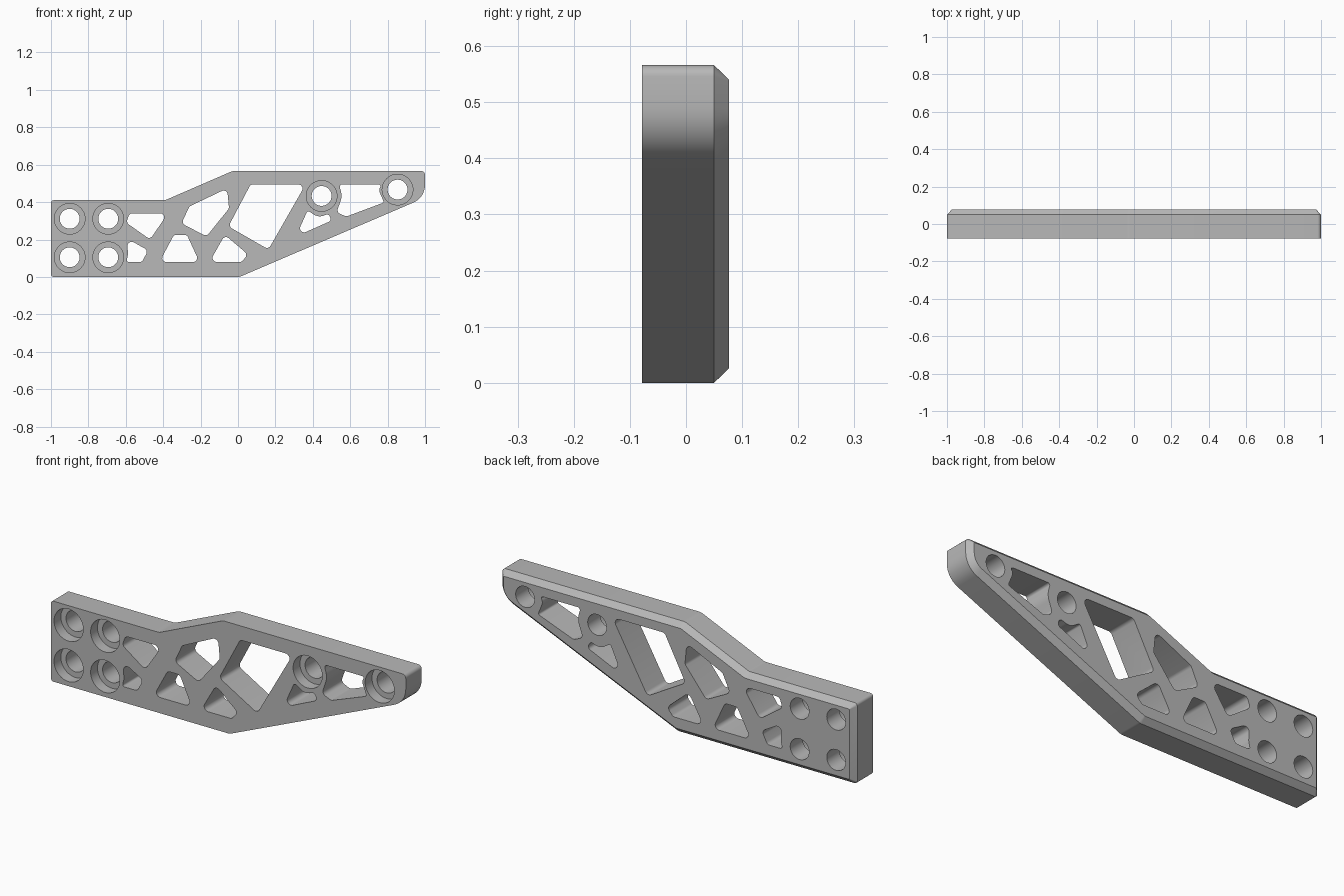
import bpy, bmesh, math
from mathutils import Vector

cube = bpy.data.objects.get("Cube")
if cube:
    bpy.data.objects.remove(cube, do_unlink=True)

FRONT, BEVEL_Y, BACK = -0.078, 0.05, 0.077
CHAMFER = 0.026

grey = bpy.data.materials.new("plain grey")
grey.use_nodes = True
grey.diffuse_color = (0.48, 0.48, 0.48, 1)
grey.node_tree.nodes["Principled BSDF"].inputs["Base Color"].default_value = (0.48, 0.48, 0.48, 1)


def rounded(corners, steps=7):
    """Fillet every (x, z, radius) corner of a polygon."""
    pts = [Vector(c[:2]) for c in corners]
    out = []
    for i, p in enumerate(pts):
        a, b = pts[i - 1] - p, pts[(i + 1) % len(pts)] - p
        half = a.angle(b) / 2
        reach = min(corners[i][2] / math.tan(half), 0.48 * a.length, 0.48 * b.length)
        radius = reach * math.tan(half)
        centre = p + (a.normalized() + b.normalized()).normalized() * (radius / math.sin(half))
        start = p + a.normalized() * reach - centre
        end = p + b.normalized() * reach - centre
        sweep = start.angle_signed(end)
        for k in range(steps + 1):
            t = -sweep * k / steps
            c, s = math.cos(t), math.sin(t)
            out.append(centre + Vector((start.x * c - start.y * s, start.x * s + start.y * c)))
    return out


def inset(corners, d):
    """Move a counter-clockwise polygon inwards, adjusting its fillets."""
    out = []
    for i, (x, z, r) in enumerate(corners):
        p = Vector((x, z))
        e1 = (p - Vector(corners[i - 1][:2])).normalized()
        e2 = (Vector(corners[(i + 1) % len(corners)][:2]) - p).normalized()
        n1, n2 = Vector((-e1.y, e1.x)), Vector((-e2.y, e2.x))
        q = p + (n1 + n2) * (d / (1 + n1.dot(n2)))
        convex = e1.x * e2.y - e1.y * e2.x > 0
        out.append((q.x, q.y, max(r - d, 0.003) if convex else r + d))
    return out


def circle(x, z, r, n=48):
    return [Vector((x + r * math.cos(i * math.tau / n), z + r * math.sin(i * math.tau / n)))
            for i in range(n)]


def loft(bm, sections):
    """Closed solid through (profile, y) sections."""
    rings = [[bm.verts.new((p.x, y, p.y)) for p in prof] for prof, y in sections]
    n = len(rings[0])
    for r1, r2 in zip(rings, rings[1:]):
        for i in range(n):
            j = (i + 1) % n
            bm.faces.new((r1[i], r1[j], r2[j], r2[i]))
    bm.faces.new(rings[0][::-1])
    bm.faces.new(rings[-1])


def make_object(name, bm):
    bmesh.ops.recalc_face_normals(bm, faces=bm.faces[:])
    mesh = bpy.data.meshes.new(name)
    bm.to_mesh(mesh)
    bm.free()
    mesh.materials.append(grey)
    obj = bpy.data.objects.new(name, mesh)
    bpy.context.scene.collection.objects.link(obj)
    return obj


# Plate with a chamfer round its back edge
outline = [(-1, 0, .015), (.008, 0, .04), (1, .424, .12), (1, .566, .02),
           (-.03, .566, .06), (-.39, .41, .04), (-1, .41, .015)]
bm = bmesh.new()
loft(bm, [(rounded(outline), FRONT), (rounded(outline), BEVEL_Y),
          (rounded(inset(outline, CHAMFER)), BACK)])
plate = make_object("bracket_plate", bm)

# Lightening windows between the truss ribs
R = 0.022
windows = [
    [(-.58, .34, R), (-.597, .29, R), (-.47, .20, R), (-.375, .34, R)],
    [(-.593, .205, R), (-.481, .142, R), (-.513, .08, R), (-.597, .08, .01), (-.588, .12, .06)],
    [(-.342, .225, R), (-.273, .225, R), (-.206, .08, R), (-.42, .08, R)],
    [(-.26, .377, R), (-.058, .473, R), (-.048, .366, R), (-.168, .217, R), (-.302, .286, R)],
    [(-.07, .225, R), (.053, .12, R), (.019, .08, R), (-.152, .08, R)],
    [(.067, .494, R), (.361, .494, R), (.163, .147, R), (-.051, .27, R)],
    [(.372, .355, .01), (.43, .318, .1), (.484, .337, .015), (.502, .302, R), (.31, .217, R)],
    [(.54, .494, .012), (.558, .433, .1), (.527, .345, R), (.58, .323, R),
     (.78, .398, .01), (.752, .467, .1), (.768, .494, .01)],
]
bm = bmesh.new()
for w in windows:
    prof = rounded(w)
    loft(bm, [(prof, -.2), (prof, .2)])

# Counterbored bolt holes
bolts = [(x, z) for x in (-.90, -.694) for z in (.105, .311)] + [(.447, .433), (.853, .467)]
for x, z in bolts:
    wide, narrow = circle(x, z, .082), circle(x, z, .053)
    loft(bm, [(wide, -.2), (wide, FRONT + .055), (narrow, FRONT + .055), (narrow, .2)])
cutter = make_object("hole_cutter", bm)
cutter.hide_render = True

# Cut the openings and shade the fillets
cut = plate.modifiers.new("openings", "BOOLEAN")
cut.operation, cut.solver, cut.object = "DIFFERENCE", "EXACT", cutter
bpy.ops.object.select_all(action="DESELECT")
plate.select_set(True)
bpy.context.view_layer.objects.active = plate
bpy.ops.object.modifier_apply(modifier=cut.name)
bpy.data.objects.remove(cutter, do_unlink=True)
bpy.ops.object.shade_smooth_by_angle(angle=math.radians(30))
